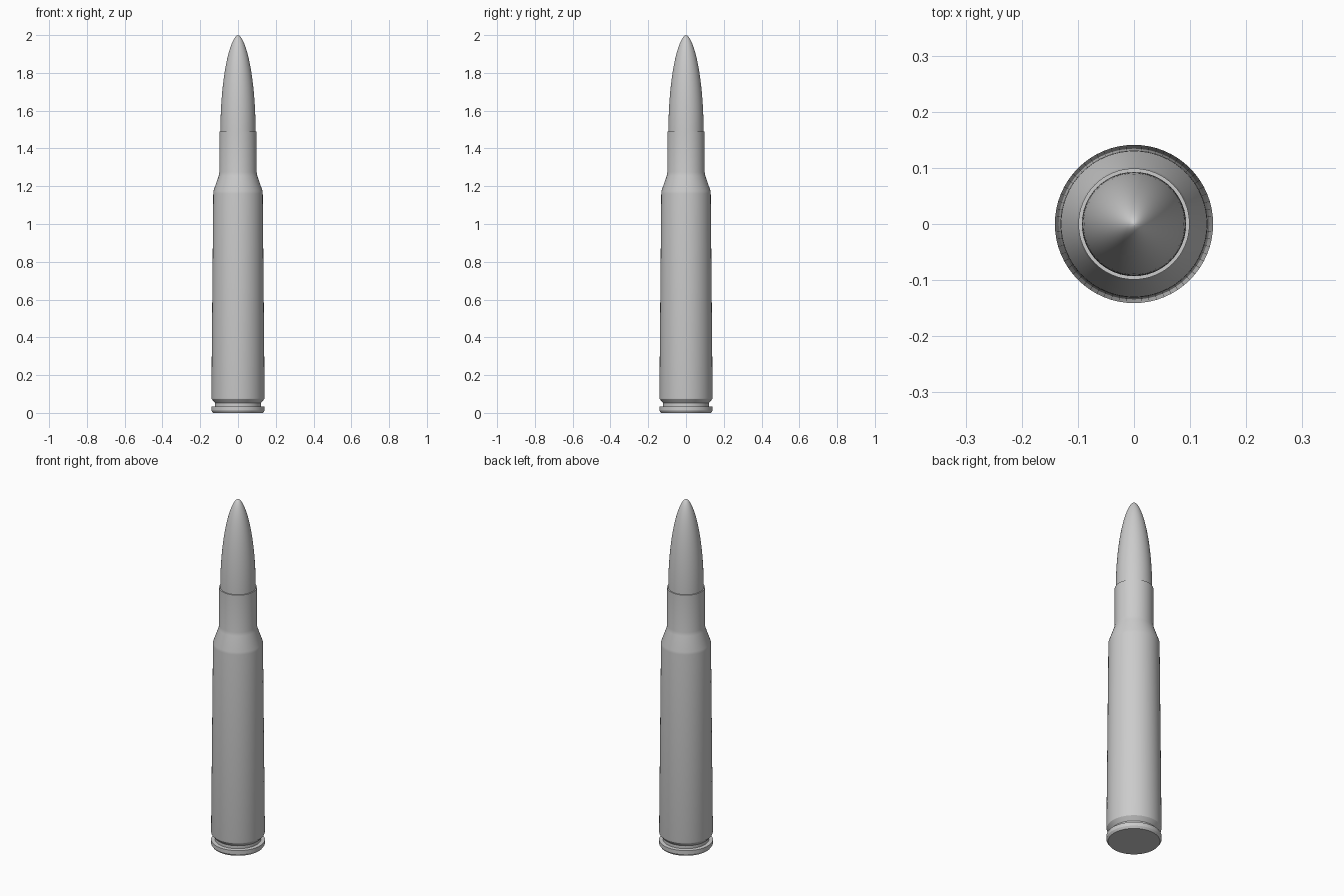
import bpy
import bmesh
import math

SIDES = 64

cube = bpy.data.objects.get("Cube")
if cube:
    bpy.data.objects.remove(cube, do_unlink=True)

metal = bpy.data.materials.new("plain grey")
metal.use_nodes = True
grey = (0.6, 0.6, 0.6, 1)
metal.diffuse_color = grey
metal.node_tree.nodes["Principled BSDF"].inputs["Base Color"].default_value = grey


def lathe(name, profile):
    """Spin (radius, height) points round z; both ends lie on the axis."""
    bm = bmesh.new()
    verts = [bm.verts.new((r, 0, z)) for r, z in profile]
    edges = [bm.edges.new(pair) for pair in zip(verts, verts[1:])]
    bmesh.ops.spin(bm, geom=verts + edges, cent=(0, 0, 0), axis=(0, 0, 1),
                   angle=math.tau, steps=SIDES)
    bmesh.ops.remove_doubles(bm, verts=bm.verts, dist=0.0001)
    bmesh.ops.recalc_face_normals(bm, faces=bm.faces)
    mesh = bpy.data.meshes.new(name)
    bm.to_mesh(mesh)
    bm.free()
    mesh.materials.append(metal)
    obj = bpy.data.objects.new(name, mesh)
    bpy.context.collection.objects.link(obj)
    bpy.ops.object.select_all(action="DESELECT")
    obj.select_set(True)
    bpy.context.view_layer.objects.active = obj
    bpy.ops.object.shade_smooth_by_angle(angle=math.radians(30))
    return obj


# Case: chamfered rim, extraction groove, tapered body, shoulder and neck
lathe("case", [
    (0, 0), (0.133, 0), (0.141, 0.012), (0.141, 0.033), (0.121, 0.035),
    (0.121, 0.052), (0.140, 0.074), (0.141, 0.08), (0.131, 1.16),
    (0.130, 1.175), (0.102, 1.255), (0.099, 1.275), (0.099, 1.49), (0, 1.49),
])

# Pointed nose: straight seat below the mouth, then a rounded ogive
MOUTH, TIP, RADIUS, STEPS = 1.49, 2.0, 0.093, 28
ogive = []
for i in range(STEPS + 1):
    t = math.sin(i / STEPS * math.pi / 2)
    ogive.append((RADIUS * max(0, 1 - t * t) ** 0.58, MOUTH + t * (TIP - MOUTH)))
lathe("nose", [(0, 1.44), (RADIUS, 1.44)] + ogive)
